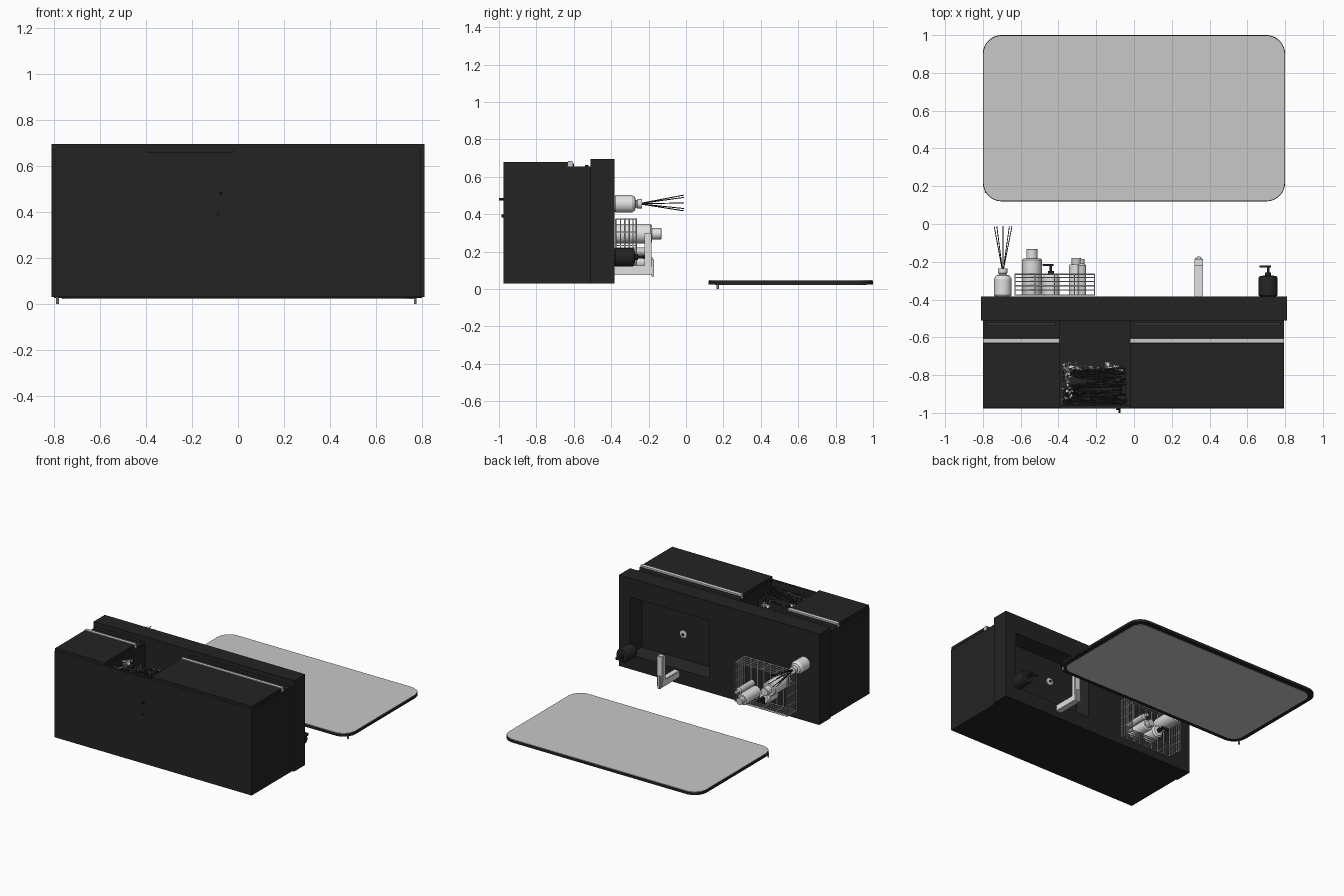
import bpy, bmesh, math, random
from mathutils import Vector, Matrix

random.seed(4)
if "Cube" in bpy.data.objects:
    bpy.data.objects.remove(bpy.data.objects["Cube"])


def material(name, r, g, b):
    m = bpy.data.materials.new(name)
    m.use_nodes = True
    m.diffuse_color = (r, g, b, 1)
    m.node_tree.nodes["Principled BSDF"].inputs["Base Color"].default_value = (r, g, b, 1)
    return m


BLACK = material("matte black", .017, .017, .017)
CHAR = material("charcoal", .03, .03, .03)
GLASS = material("mirror grey", .58, .58, .58)
WHITE = material("white", .75, .75, .75)
METAL = material("light metal", .6, .6, .6)


def finish(name, bm, mat, smooth=False):
    bmesh.ops.recalc_face_normals(bm, faces=bm.faces)
    me = bpy.data.meshes.new(name)
    bm.to_mesh(me)
    bm.free()
    ob = bpy.data.objects.new(name, me)
    bpy.context.collection.objects.link(ob)
    me.materials.append(mat)
    if smooth:
        bpy.ops.object.select_all(action='DESELECT')
        bpy.context.view_layer.objects.active = ob
        ob.select_set(True)
        bpy.ops.object.shade_smooth_by_angle()
    return ob


def box(name, x, y, z, mat, bevel=0):
    """Box from (low, high) pairs."""
    bm = bmesh.new()
    bmesh.ops.create_cube(bm, size=1)
    for v in bm.verts:
        v.co = [(lo + hi) / 2 + c * (hi - lo) for c, (lo, hi) in zip(v.co, (x, y, z))]
    if bevel:
        bmesh.ops.bevel(bm, geom=bm.edges[:], offset=bevel, segments=2, affect='EDGES')
    return finish(name, bm, mat)


def turned(name, x, z, profile, mat, sides=32):
    """Lathe a (radius, y) profile around the y axis."""
    bm = bmesh.new()
    rings = []
    for r, y in profile:
        rings.append([bm.verts.new((x + r * math.cos(a), y, z + r * math.sin(a)))
                      for a in (i * math.tau / sides for i in range(sides))])
    for a, b in zip(rings, rings[1:]):
        for i in range(sides):
            j = (i + 1) % sides
            bm.faces.new((a[i], a[j], b[j], b[i]))
    bm.faces.new(rings[0])
    bm.faces.new(rings[-1])
    return finish(name, bm, mat, True)


def rod(bm, p, q, r, sides=6):
    p, q = Vector(p), Vector(q)
    d = q - p
    turn = d.to_track_quat('Z', 'Y').to_matrix().to_4x4()
    bmesh.ops.create_cone(bm, cap_ends=True, segments=sides, radius1=r, radius2=r,
                          depth=d.length, matrix=Matrix.Translation((p + q) / 2) @ turn)


def rounded_plate(name, x, y, r, z, mat):
    bm = bmesh.new()
    pts = []
    for k, (sx, sy) in enumerate(((1, 1), (0, 1), (0, 0), (1, 0))):
        cx = x[1] - r if sx else x[0] + r
        cy = y[1] - r if sy else y[0] + r
        for i in range(13):
            a = math.pi / 2 * (k + i / 12)
            pts.append(bm.verts.new((cx + r * math.cos(a), cy + r * math.sin(a), z[0])))
    face = bm.faces.new(pts)
    new = bmesh.ops.extrude_face_region(bm, geom=[face])["geom"]
    for v in new:
        if isinstance(v, bmesh.types.BMVert):
            v.co.z = z[1]
    return finish(name, bm, mat)


# Cabinet carcass with an open niche
box("left_cabinet", (-.8, -.395), (-.97, -.51), (.03, .655), BLACK)
box("right_cabinet", (-.02, .795), (-.97, -.51), (.03, .655), BLACK)
box("niche_back", (-.4, -.01), (-.97, -.51), (.03, .06), BLACK)
box("cabinet_base", (-.8, .795), (-.977, -.96), (.03, .66), BLACK)

# Drawer fronts with pale finger pulls and shadow rails
for side, x in (("left", (-.8, -.395)), ("right", (-.02, .795))):
    box(side + "_drawer_front", x, (-.975, -.632), (.655, .68), BLACK, .002)
    box(side + "_drawer_pull", x, (-.63, -.607), (.655, .683), METAL)
    box(side + "_pull_lip", x, (-.607, -.6), (.655, .672), CHAR)
    box(side + "_upper_rail", (x[0] + .02, x[1] - .02), (-.54, -.52), (.655, .664), CHAR)

# Countertop with a sloped basin
counter = box("countertop", (-.81, .81), (-.51, -.383), (.03, .695), BLACK)
bm = bmesh.new()
bmesh.ops.create_cube(bm, size=1)
for v in bm.verts:
    top = v.co.y > 0
    v.co = (.4 + v.co.x * (.65 if top else .58), -.37 if top else -.475,
            .345 + v.co.z * (.43 if top else .36))
cutter = finish("basin_cutter", bm, BLACK)
cutter.hide_render = True
cutter.hide_viewport = True
cut = counter.modifiers.new("basin", 'BOOLEAN')
cut.operation = 'DIFFERENCE'
cut.solver = 'EXACT'
cut.object = cutter
turned("drain", .35, .35, [(.027, -.476), (.027, -.468), (.018, -.464)], METAL)
turned("drain_hole", .35, .35, [(.010, -.466), (.010, -.461)], BLACK, 16)

# Faucet: square post and long spout
box("faucet_post", (.32, .365), (-.385, -.18), (.075, .125), WHITE, .004)
box("faucet_spout", (.32, .365), (-.222, -.185), (.075, .3), WHITE, .004)
box("faucet_lever", (.33, .355), (-.185, -.172), (.065, .16), METAL, .003)

# Pump bottles
def pump(name, x, z, y, mat, direction):
    turned(name + "_stem", x, z, [(.016, y), (.016, y + .015), (.007, y + .016), (.007, y + .045)], mat, 16)
    ends = sorted((x - .015 * direction, x + .045 * direction))
    box(name + "_nozzle", ends, (y + .042, y + .054), (z - .01, z + .01), mat, .002)


turned("soap_bottle", .71, .17, [(.045, -.383), (.05, -.378), (.05, -.285), (.045, -.276), (.016, -.272)], BLACK)
pump("soap_pump", .71, .17, -.273, BLACK, -1)
turned("lotion_bottle", -.44, .17, [(.045, -.375), (.045, -.28), (.035, -.268), (.015, -.264)], WHITE)
pump("lotion_pump", -.44, .17, -.265, BLACK, -1)

# Tall bottles in the tray
turned("tall_bottle", -.54, .295, [(.05, -.375), (.052, -.37), (.052, -.19), (.046, -.182)], WHITE)
turned("tall_bottle_cap", -.54, .295, [(.03, -.182), (.03, -.135), (.027, -.132)], WHITE)
turned("small_bottle", -.305, .145, [(.04, -.375), (.04, -.22), (.036, -.214)], WHITE)
turned("small_bottle_cap", -.305, .145, [(.025, -.214), (.025, -.18)], METAL)
turned("slim_bottle", -.275, .2, [(.022, -.375), (.022, -.22), (.012, -.21), (.012, -.185)], METAL, 20)

# Reed diffuser
turned("diffuser_bottle", -.695, .455, [(.042, -.383), (.047, -.376), (.047, -.29), (.036, -.273), (.02, -.268),
                                        (.02, -.262), (.025, -.26), (.025, -.235), (.012, -.235)], WHITE)
bm = bmesh.new()
for i in range(8):
    a = i * math.tau / 8
    rod(bm, (-.695 - .008 * math.cos(a), -.3, .455 - .008 * math.sin(a)),
        (-.693 + .047 * math.cos(a), -.012, .46 + .042 * math.sin(a)), .0025)
finish("diffuser_reeds", bm, BLACK)

# Wire tray
bm = bmesh.new()
x0, x1, z0, z1 = -.63, -.21, .09, .375
corners = ((x0, z0), (x1, z0), (x1, z1), (x0, z1))
for y in (-.375, -.35, -.327, -.304, -.283, -.266):
    for (ax, az), (bx, bz) in zip(corners, corners[1:] + corners[:1]):
        rod(bm, (ax, y, az), (bx, y, bz), .0035)
for i in range(9):
    x = x0 + (x1 - x0) * i / 8
    z = z0 + (z1 - z0) * i / 8
    for zz in (z0, z1):
        if i % 2 == 0:
            rod(bm, (x, -.378, zz), (x, -.266, zz), .003)
    for xx in (x0, x1):
        if i % 2 == 0:
            rod(bm, (xx, -.378, z), (xx, -.266, z), .003)
    rod(bm, (x, -.377, z0), (x, -.377, z1), .003)
finish("wire_tray", bm, WHITE)

# Woven basket in the niche, with loose cloth spilling out
box("basket_core", (-.375, -.045), (-.955, -.775), (.2, .6), BLACK)
for name, mat, count in (("basket_weave", BLACK, 70), ("basket_loose_strands", CHAR, 25)):
    bm = bmesh.new()
    for i in range(count):
        y = random.uniform(-.955, -.77)
        a, b = sorted(random.uniform(-.38, -.035) for _ in range(2))
        rod(bm, (a, y, .605), (b, y + random.uniform(-.015, .015), random.uniform(.605, .625)), .005, 5)
    finish(name, bm, mat)
bm = bmesh.new()
for i in range(130):
    u = random.random()
    if i < 50:
        c = Vector((-.375 + .045 * u, random.uniform(-.94, -.75), random.uniform(.59, .63)))
    elif i < 85:
        c = Vector((random.choice((-.34, -.12)) + random.uniform(-.04, .04),
                    random.uniform(-.775, -.74), random.uniform(.5, .63)))
    else:
        c = Vector((-.37 + .32 * u, random.uniform(-.775, -.755), random.uniform(.25, .62)))
    tri = [bm.verts.new(c + Vector([random.uniform(-.018, .018) for _ in range(3)])) for _ in range(4)]
    bm.faces.new(tri[:3])
    bm.faces.new(tri[1:])
finish("cloth_scraps", bm, WHITE)

# Small tips poking through the base
bm = bmesh.new()
rod(bm, (-.085, -.97, .39), (-.088, -.985, .39), .008)
rod(bm, (-.075, -.97, .48), (-.078, -1, .48), .006)
finish("base_tips", bm, BLACK)

# Rounded wall mirror, dark frame and wall pegs
rounded_plate("mirror_frame", (-.8, .8), (.12, 1), .1, (.025, .043), BLACK)
rounded_plate("mirror_glass", (-.796, .796), (.124, .996), .096, (.04, .047), GLASS)
rounded_plate("mirror_back", (-.765, .765), (.155, .965), .075, (.022, .03), GLASS)
for i, x in enumerate((-.785, .77)):
    bm = bmesh.new()
    rod(bm, (x, .17, 0), (x, .17, .03), .006, 8)
    finish("mirror_peg_%d" % (i + 1), bm, METAL)
